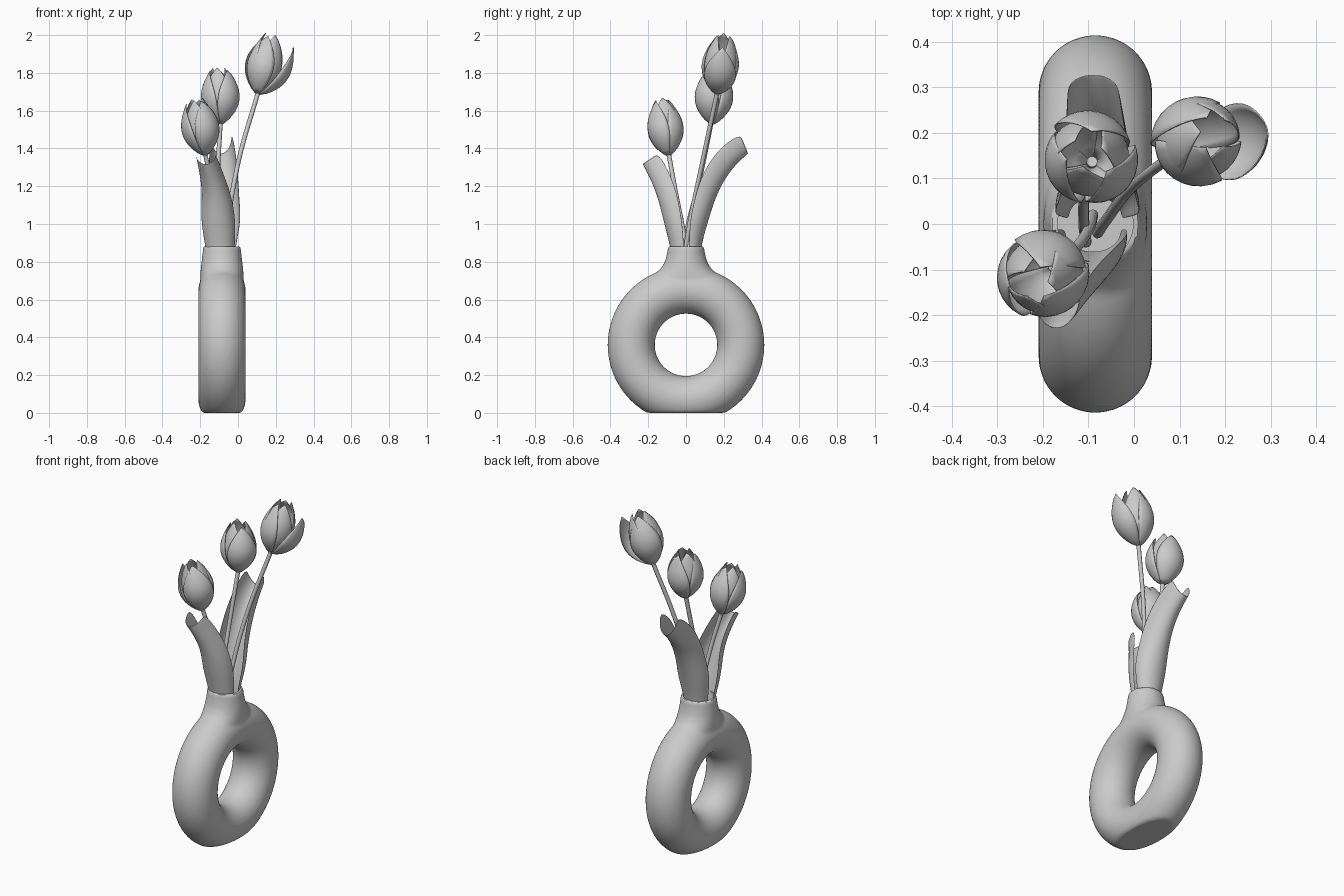
import bpy, bmesh, math
from mathutils import Vector, Quaternion

if "Cube" in bpy.data.objects:
    bpy.data.objects.remove(bpy.data.objects["Cube"])

CX = -0.085  # vase centre in x


def make_obj(name, bm):
    bmesh.ops.recalc_face_normals(bm, faces=bm.faces)
    me = bpy.data.meshes.new(name)
    bm.to_mesh(me)
    bm.free()
    ob = bpy.data.objects.new(name, me)
    bpy.context.collection.objects.link(ob)
    for p in me.polygons:
        p.use_smooth = True
    return ob


def add_grid(bm, rows, wrap_u=False, wrap_v=False, caps=False):
    vs = [[bm.verts.new(p) for p in r] for r in rows]
    n, m = len(vs), len(vs[0])
    for i in range(n if wrap_v else n - 1):
        for j in range(m if wrap_u else m - 1):
            a, b = (i + 1) % n, (j + 1) % m
            bm.faces.new((vs[i][j], vs[i][b], vs[a][b], vs[a][j]))
    if caps:
        bm.faces.new(vs[0])
        bm.faces.new(vs[-1])


def boolean(ob, other, op):
    m = ob.modifiers.new(op.lower(), 'BOOLEAN')
    m.operation, m.object, m.solver = op, other, 'EXACT'
    other.hide_render = True
    other.hide_set(True)


def apply_all(ob, helpers):
    dg = bpy.context.evaluated_depsgraph_get()
    me = bpy.data.meshes.new_from_object(ob.evaluated_get(dg))
    ob.modifiers.clear()
    ob.data = me
    for h in helpers:
        bpy.data.objects.remove(h)


# Ring body, flattened at the bottom
bm = bmesh.new()
rows = []
for i in range(96):
    a = 2 * math.pi * i / 96
    row = []
    for j in range(40):
        t = 2 * math.pi * j / 40
        r = 0.29 + 0.125 * math.cos(t)
        row.append((CX + 0.125 * math.sin(t), r * math.cos(a), max(0.0, 0.36 + r * math.sin(a))))
    rows.append(row)
add_grid(bm, rows, True, True)
vase = make_obj("ring_vase", bm)

# Flared neck: (z, half width in y, half width in x)
neck_sections = [(0.62, 0.24, 0.11), (0.68, 0.235, 0.112), (0.71, 0.2, 0.114), (0.735, 0.165, 0.114),
                 (0.765, 0.132, 0.112), (0.80, 0.112, 0.108), (0.84, 0.101, 0.103), (0.882, 0.095, 0.099)]
bm = bmesh.new()
add_grid(bm, [[(CX + hx * math.cos(k * math.pi / 32), hy * math.sin(k * math.pi / 32), z)
               for k in range(64)] for z, hy, hx in neck_sections], True, caps=True)
neck = make_obj("neck_helper", bm)

# Blend neck and ring, then bore the mouth
boolean(vase, neck, 'UNION')
m = vase.modifiers.new("blend", 'REMESH')
m.mode, m.voxel_size, m.use_smooth_shade = 'VOXEL', 0.009, True
m = vase.modifiers.new("soften", 'SMOOTH')
m.factor, m.iterations = 0.5, 6
bm = bmesh.new()
bmesh.ops.create_cone(bm, cap_ends=True, segments=48, radius1=0.083, radius2=0.083, depth=0.4)
bmesh.ops.translate(bm, verts=bm.verts, vec=(CX, 0, 0.82))
bore = make_obj("bore_helper", bm)
boolean(vase, bore, 'DIFFERENCE')
apply_all(vase, [neck, bore])
bpy.ops.object.select_all(action='DESELECT')
bpy.context.view_layer.objects.active = vase
vase.select_set(True)
bpy.ops.object.shade_smooth_by_angle(angle=math.radians(40))


# Tulip heads: three inner and three outer cupped petals
def tulip(name, base, tip, radius, turn, tilts):
    base, axis = Vector(base), Vector(tip) - Vector(base)
    height = axis.length
    rot = Vector((0, 0, 1)).rotation_difference(axis)
    bm = bmesh.new()
    for k in range(6):
        outer = k % 2 == 0
        az = math.radians(turn + 60 * k)
        R = radius * (1 if outer else 0.9)
        H = height * (0.96 if outer else 1.0)
        tilt = Quaternion((-math.sin(az), math.cos(az), 0), math.radians(tilts[k]))
        rows = []
        for i in range(15):
            v = i / 14
            r = R * math.sin(math.pi * (0.04 + 0.83 * v ** 0.85))
            half = math.radians(63) * max(0.04, (1 - v ** 4) ** 0.65)
            row = []
            for j in range(11):
                u = j / 5 - 1
                a = az + u * half
                rr = r * (1 + 0.04 * u)
                p = Vector((rr * math.cos(a), rr * math.sin(a), H * v))
                row.append(base + rot @ (tilt @ p))
            rows.append(row)
        add_grid(bm, rows)
    ob = make_obj(name, bm)
    ob.modifiers.new("thickness", 'SOLIDIFY').thickness = 0.003


def stem(name, pts):
    cu = bpy.data.curves.new(name, 'CURVE')
    cu.dimensions, cu.bevel_depth, cu.bevel_resolution = '3D', 0.012, 3
    cu.use_fill_caps = True
    sp = cu.splines.new('BEZIER')
    sp.bezier_points.add(len(pts) - 1)
    for b, p in zip(sp.bezier_points, pts):
        b.co = p
        b.handle_left_type = b.handle_right_type = 'AUTO'
    bpy.context.collection.objects.link(bpy.data.objects.new(name, cu))


tulip("tall_tulip", (0.105, 0.165, 1.69), (0.18, 0.2, 2.0), 0.097, 0, (17, 0, 0, 0, 0, 0))
tulip("middle_tulip", (-0.092, 0.135, 1.53), (-0.105, 0.158, 1.825), 0.095, -40, (5, 0, 2, 0, 2, 0))
tulip("short_tulip", (-0.175, -0.092, 1.365), (-0.222, -0.13, 1.66), 0.093, 190, (4, 0, 0, 0, 0, 0))
stem("tall_stem", [(-0.08, -0.02, 0.72), (-0.06, 0.01, 0.95), (0.0, 0.085, 1.32), (0.11, 0.168, 1.71)])
stem("middle_stem", [(-0.105, -0.04, 0.72), (-0.11, 0.0, 0.95), (-0.108, 0.075, 1.25), (-0.092, 0.137, 1.55)])
stem("short_stem", [(-0.09, 0.02, 0.72), (-0.1, -0.012, 0.95), (-0.13, -0.055, 1.17), (-0.177, -0.094, 1.385)])


# Channel leaves: (centre x, half width, spine y, spine z, rim y, rim z)
def leaf(name, sections):
    bm = bmesh.new()
    A = math.radians(100)
    rows = []
    for xc, hw, ys, zs, yi, zi in sections:
        row = []
        for j in range(9):
            a = A * (j / 4 - 1)
            d = (1 - math.cos(a)) / (1 - math.cos(A))
            row.append((xc + hw * math.sin(a), ys + (yi - ys) * d, zs + (zi - zs) * d))
        rows.append(row)
    add_grid(bm, rows)
    ob = make_obj(name, bm)
    ob.modifiers.new("thickness", 'SOLIDIFY').thickness = 0.003
    s = ob.modifiers.new("smooth", 'SUBSURF')
    s.levels = s.render_levels = 2


leaf("back_leaf", [
    (-0.085, 0.06, 0.06, 0.72, 0.01, 0.72),
    (-0.085, 0.075, 0.08, 0.88, 0.015, 0.9),
    (-0.08, 0.1, 0.115, 1.0, 0.02, 1.02),
    (-0.08, 0.088, 0.145, 1.1, 0.045, 1.14),
    (-0.078, 0.08, 0.19, 1.21, 0.085, 1.27),
    (-0.082, 0.07, 0.26, 1.31, 0.17, 1.4),
    (-0.09, 0.058, 0.333, 1.372, 0.29, 1.485)])
leaf("front_leaf", [
    (-0.09, 0.06, -0.06, 0.72, -0.01, 0.72),
    (-0.095, 0.078, -0.08, 0.88, -0.01, 0.9),
    (-0.105, 0.092, -0.115, 1.0, -0.02, 1.02),
    (-0.112, 0.075, -0.142, 1.12, -0.045, 1.16),
    (-0.14, 0.06, -0.182, 1.23, -0.085, 1.27),
    (-0.172, 0.05, -0.232, 1.32, -0.145, 1.38)])
